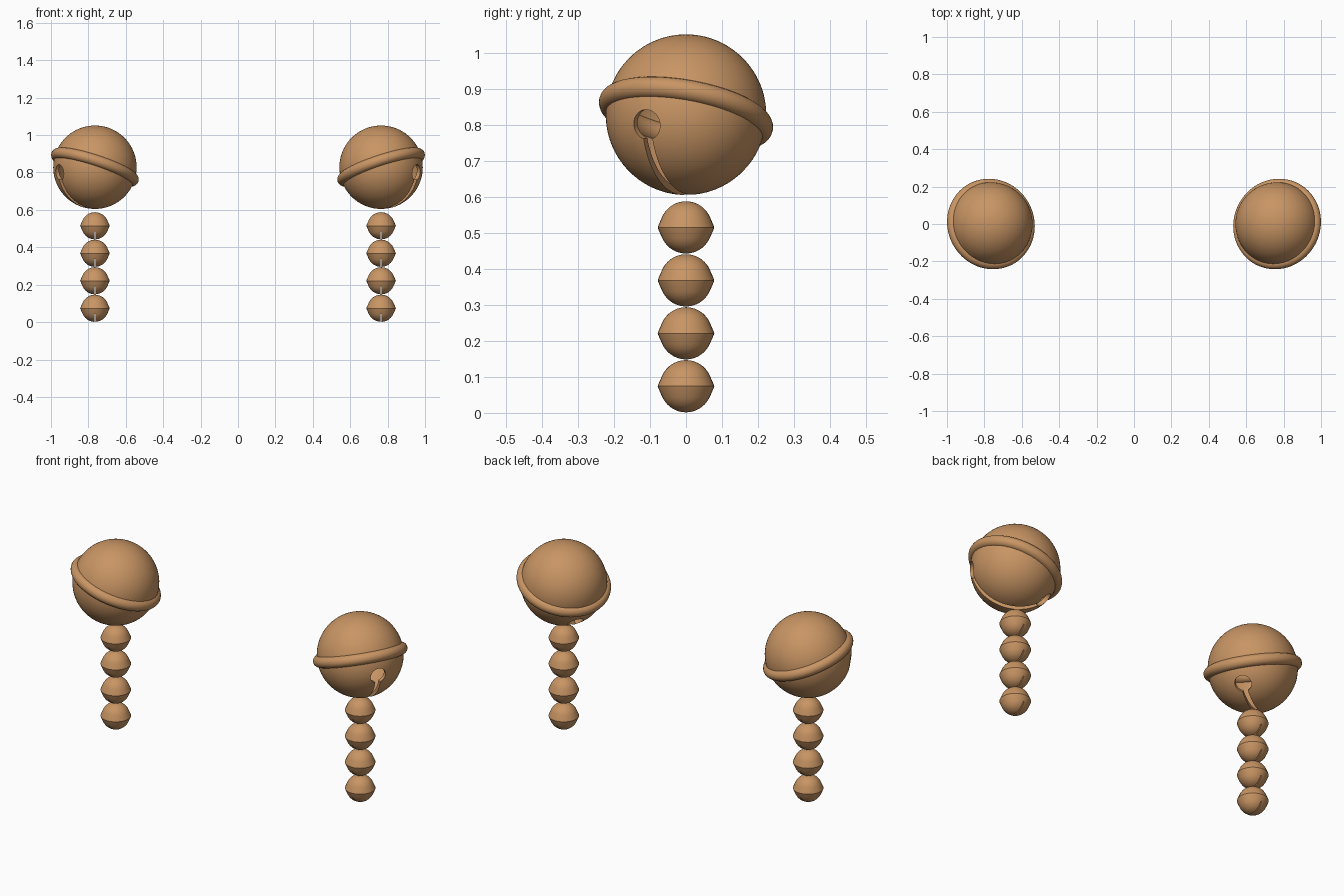
import bpy, math
from mathutils import Matrix, Vector

if "Cube" in bpy.data.objects:
    bpy.data.objects.remove(bpy.data.objects["Cube"])

bronze = bpy.data.materials.new("warm_bronze")
bronze.diffuse_color = (0.58, 0.30, 0.127, 1)
bronze.use_nodes = True
bronze.node_tree.nodes["Principled BSDF"].inputs["Base Color"].default_value = bronze.diffuse_color

CX, R = 0.765, 0.223
# Tilted frame of the large right-hand bell: z is the bell axis, x follows the slot
axis = Vector((-0.33, 0.18, 1)).normalized()
slot = Vector((0.85, -0.49, -0.13))
slot = (slot - slot.dot(axis) * axis).normalized()
side = axis.cross(slot)
tilt = Matrix((slot, side, axis)).transposed().to_4x4()
BELL = Matrix.Translation((CX, 0, 0.828)) @ tilt


def lathe(name, profile, loops_closed, segs, matrix):
    """Revolve (radius, z) points; pole points collapse to single vertices."""
    verts, rings, faces = [], [], []
    for r, z in profile:
        n = 1 if r < 1e-6 else segs
        rings.append(list(range(len(verts), len(verts) + n)))
        for i in range(n):
            a = 2 * math.pi * i / segs
            verts.append((r * math.cos(a), r * math.sin(a), z))
    pairs = list(zip(rings, rings[1:]))
    if loops_closed:
        pairs.append((rings[-1], rings[0]))
    for a, b in pairs:
        for i in range(segs):
            j = (i + 1) % segs
            q = [a[i % len(a)], a[j % len(a)], b[j % len(b)], b[i % len(b)]]
            q = list(dict.fromkeys(q))
            if len(q) > 2:
                faces.append(q)
    mesh = bpy.data.meshes.new(name)
    mesh.from_pydata(verts, [], faces)
    mesh.transform(matrix)
    mesh.materials.append(bronze)
    ob = bpy.data.objects.new(name, mesh)
    bpy.context.collection.objects.link(ob)
    return ob


def cut(ob, cutter, matrix):
    """Subtract a cutter placed by matrix, then discard it."""
    cutter.data.transform(matrix)
    cutter.hide_render = True
    m = ob.modifiers.new("cut", 'BOOLEAN')
    m.operation, m.solver, m.object = 'DIFFERENCE', 'EXACT', cutter
    bpy.context.view_layer.objects.active = ob
    bpy.ops.object.modifier_apply(modifier=m.name)
    bpy.data.objects.remove(cutter)


def box(sx, sy, sz):
    bpy.ops.mesh.primitive_cube_add(size=1)
    ob = bpy.context.object
    ob.data.transform(Matrix.Diagonal((sx, sy, sz, 1)))
    ob.data.materials.append(bronze)
    return ob


def finish(ob):
    """Smooth shading, and mirror to the left side."""
    bpy.ops.object.select_all(action='DESELECT')
    ob.select_set(True)
    bpy.context.view_layer.objects.active = ob
    bpy.ops.object.shade_smooth_by_angle(angle=math.radians(35))
    ob.modifiers.new("mirror", 'MIRROR').use_mirror_merge = False


def arc(r, a0, a1, n):
    pts = []
    for i in range(n + 1):
        a = math.radians(a0 + (a1 - a0) * i / n)
        pts.append((max(0, r * math.cos(a)), r * math.sin(a)))
    return pts


# Large hollow bell: outer and inner wall
shell = lathe("large_bell", arc(R, -90, 90, 40), False, 64, BELL)
inner = lathe("cavity_cutter", arc(R - 0.02, -90, 90, 30), False, 48, BELL)
cut(shell, inner, Matrix())
# Sound slot across the underside with a round hole at each end
HX, HZ = 0.197, -0.104
cut(shell, box(0.6, 0.028, 0.3), BELL @ Matrix.Translation((0, 0, HZ - 0.15)))
for s in (1, -1):
    bpy.ops.mesh.primitive_cylinder_add(radius=0.042, depth=0.16, vertices=32)
    hole = bpy.context.object
    hole.data.materials.append(bronze)
    d = Vector((s * HX, 0, HZ))
    cut(shell, hole, BELL @ Matrix.Translation(d)
        @ d.to_track_quat('Z', 'Y').to_matrix().to_4x4())
finish(shell)

# Raised rim around the large bell
rim = lathe("large_bell_rim",
            [(0.215 + 0.03 * math.cos(math.tau * i / 20),
              0.03 * math.sin(math.tau * i / 20)) for i in range(20)],
            True, 80, BELL)
finish(rim)

# Column of small bells with flared waist and a fine slit underneath
for k in range(4):
    place = Matrix.Translation((CX, 0, 0.074 + 0.147 * k))
    profile = (arc(0.0725, -90, -24, 10) + [(0.0765, -0.006), (0.0785, 0), (0.0765, 0.006)]
               + arc(0.0725, 24, 90, 10))
    bell = lathe("small_bell_%d" % (k + 1), profile, False, 32, place)
    cut(bell, box(0.005, 0.2, 0.05), place @ Matrix.Translation((0, 0, -0.056)))
    finish(bell)
